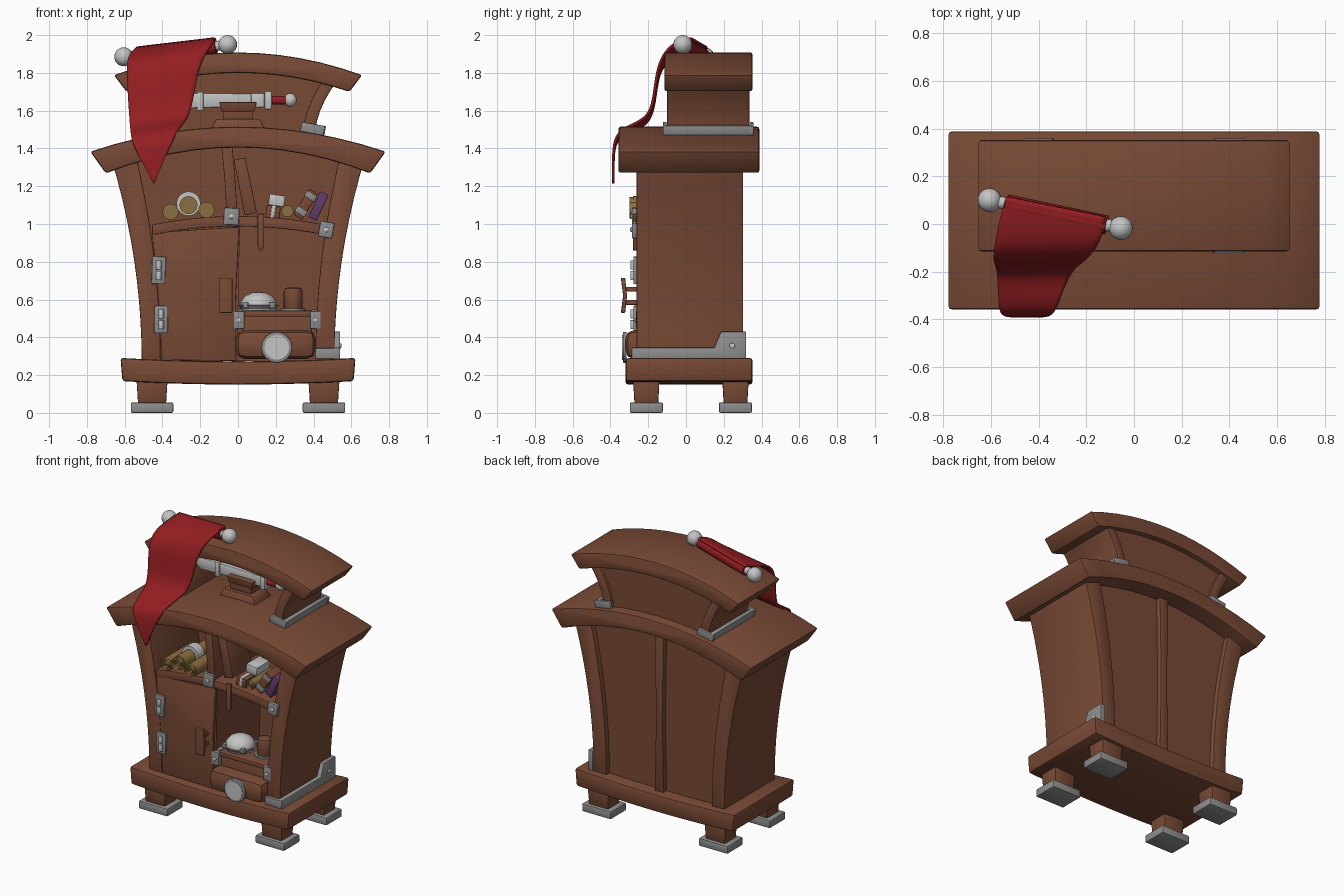
import bpy, bmesh, math
from mathutils import Vector, Matrix


def material(name, rgb):
    m = bpy.data.materials.new(name)
    m.diffuse_color = (*rgb, 1)
    return m


WOOD = material("brown wood", (0.19, 0.068, 0.036))
GREY = material("grey metal", (0.27, 0.27, 0.275))
SILVER = material("pale silver", (0.55, 0.55, 0.55))
RED = material("red cloth", (0.30, 0.013, 0.016))
TAN = material("tan paper", (0.26, 0.16, 0.05))
PURPLE = material("purple cover", (0.12, 0.045, 0.15))


def finish(name, bm, mat, bevel=0.0, angle=32):
    bmesh.ops.recalc_face_normals(bm, faces=bm.faces)
    if bevel:
        edges = [e for e in bm.edges if len(e.link_faces) == 2 and e.calc_face_angle() > 0.6]
        bmesh.ops.bevel(bm, geom=edges, offset=bevel, segments=2, profile=0.5,
                        affect='EDGES', clamp_overlap=True)
    me = bpy.data.meshes.new(name)
    bm.to_mesh(me)
    bm.free()
    me.materials.append(mat)
    for p in me.polygons:
        p.use_smooth = True
    me.set_sharp_from_angle(angle=math.radians(angle))
    ob = bpy.data.objects.new(name, me)
    bpy.context.collection.objects.link(ob)
    return ob


def prism(name, pts, a, b, mat, bevel=0.0, axis='y'):
    """Extrude an outline (x,z along y, or y,z along x) from a to b."""
    bm = bmesh.new()
    co = (lambda p, d: (p[0], d, p[1])) if axis == 'y' else (lambda p, d: (d, p[0], p[1]))
    f = bm.faces.new([bm.verts.new(co(p, a)) for p in pts])
    r = bmesh.ops.extrude_face_region(bm, geom=[f])
    move = Vector(co((0, 0), b - a))
    bmesh.ops.translate(bm, vec=move, verts=[v for v in r['geom'] if isinstance(v, bmesh.types.BMVert)])
    return finish(name, bm, mat, bevel)


def box(name, c, size, mat, bevel=0.006, tilt=0.0, taper=1.0):
    bm = bmesh.new()
    bmesh.ops.create_cube(bm, size=1)
    for v in bm.verts:
        k = taper if v.co.z < 0 else 1
        v.co = Vector((v.co.x * size[0] * k, v.co.y * size[1] * k, v.co.z * size[2]))
    bm.transform(Matrix.Translation(c) @ Matrix.Rotation(math.radians(tilt), 4, 'Y'))
    return finish(name, bm, mat, bevel)


def rod(name, p, q, r, mat, r2=None, n=20, bevel=0.0):
    p, q = Vector(p), Vector(q)
    bm = bmesh.new()
    bmesh.ops.create_cone(bm, cap_ends=True, segments=n, radius1=r, radius2=r if r2 is None else r2,
                          depth=(q - p).length)
    bm.transform(Matrix.Translation((p + q) / 2) @ (q - p).to_track_quat('Z', 'Y').to_matrix().to_4x4())
    return finish(name, bm, mat, bevel)


def ball(name, c, size, mat, n=20, rings=12):
    bm = bmesh.new()
    bmesh.ops.create_uvsphere(bm, u_segments=n, v_segments=rings, radius=1)
    bm.transform(Matrix.Translation(c) @ Matrix.Diagonal((*size, 1)))
    return finish(name, bm, mat)


def arch(wt, zt, dt, wb, zb, db, n=12):
    """Outline of a bowed slab: half width, centre height, end drop for top and bottom."""
    ts = [-1 + 2 * i / n for i in range(n + 1)]
    return [(wt * t, zt - dt * t * t) for t in ts] + [(wb * t, zb - db * t * t) for t in reversed(ts)]


def side_curve(z0, z1, w, flare, span, n=10):
    zs = [z0 + (z1 - z0) * i / n for i in range(n + 1)]
    return [(w + flare * (max(z - z0, 0) / span) ** 2, z) for z in zs]


# Feet, legs and base slab
for sx in (-1, 1):
    for tag, y in (("front", -0.21), ("back", 0.262)):
        box(tag + "_foot_plate", (sx * 0.455, y, 0.028), (0.225, 0.175, 0.055), GREY, 0.008)
        box(tag + "_leg", (sx * 0.455, y, 0.115), (0.165, 0.14, 0.13), WOOD, 0.006, taper=0.9)
prism("base_slab", arch(0.622, 0.273, -0.018, 0.612, 0.15, -0.018), -0.32, 0.352, WOOD, 0.014)

# Flared cabinet walls and back
outer = side_curve(0.275, 1.345, 0.51, 0.14, 1.0)
inner = side_curve(0.275, 1.345, 0.41, 0.11, 1.0)
for sx in (-1, 1):
    prism("cabinet_side", [(sx * x, z) for x, z in outer + inner[::-1]], -0.262, 0.302, WOOD, 0.005)
lid = [(0.48 * t, 1.42 - 0.06 * t * t) for t in (1, 0.5, 0, -0.5, -1)]
prism("cabinet_back", inner + lid + [(-x, z) for x, z in inner[::-1]], 0.24, 0.265, WOOD)
prism("back_centre_post", [(-0.035, 0.27), (0.035, 0.27), (0.025, 0.8), (0.035, 1.42), (-0.035, 1.42), (-0.025, 0.8)],
      0.25, 0.3, WOOD, 0.005)

# Lower roof and upper roof
prism("lower_roof", arch(0.782, 1.515, 0.132, 0.70, 1.405, 0.137), -0.358, 0.388, WOOD, 0.012)
prism("upper_roof", arch(0.657, 1.908, 0.12, 0.59, 1.80, 0.10), -0.115, 0.352, WOOD, 0.012)

# Upper open cabinet
up_out = side_curve(1.44, 1.76, 0.405, 0.10, 0.29, 6)
up_in = side_curve(1.44, 1.76, 0.34, 0.09, 0.29, 6)
for sx in (-1, 1):
    prism("upper_side", [(sx * x, z) for x, z in up_out + up_in[::-1]], -0.1, 0.335, WOOD, 0.005)
    # metal strap wrapped round the bottom of the side
    for tag, x, y, sz in (("front", 0.395, -0.112, (0.125, 0.02, 0.05)), ("back", 0.4, 0.348, (0.125, 0.02, 0.05)),
                          ("outer", 0.44, 0.118, (0.03, 0.48, 0.05))):
        box("upper_strap_" + tag, (sx * x, y, 1.505 - (x - 0.395) * 0.18), sz, GREY, 0.004, tilt=sx * 10)
prism("upper_back", up_in + [(0.2, 1.83), (-0.2, 1.83)] + [(-x, z) for x, z in up_in[::-1]], 0.29, 0.315, WOOD)

# Shelf, dividers and door
prism("shelf", arch(0.455, 1.042, 0.045, 0.455, 0.987, 0.045), -0.268, 0.245, WOOD, 0.005)
prism("upper_divider", [(-0.06, 1.02), (0.0, 1.02), (-0.012, 1.2), (-0.03, 1.42), (-0.088, 1.42), (-0.068, 1.2)],
      -0.255, 0.245, WOOD, 0.004)
prism("lower_divider", [(-0.03, 0.27), (-0.005, 0.27), (0.01, 0.99), (-0.02, 0.99)], -0.245, 0.245, WOOD)
prism("door", [(-0.407, 0.28), (-0.012, 0.275), (-0.012, 0.6), (0.006, 0.985), (-0.455, 0.955), (-0.435, 0.75),
               (-0.413, 0.5)], -0.263, -0.23, WOOD, 0.004)
prism("door_handle", [(-0.345, 0.715), (-0.322, 0.715), (-0.312, 0.62), (-0.322, 0.53), (-0.345, 0.53),
                      (-0.333, 0.62)], -0.098, -0.03, WOOD, 0.004, axis='x')
for z in (0.585, 0.655):
    box("handle_peg", (-0.064, -0.29, z), (0.035, 0.065, 0.025), WOOD, 0.003)

# Hinges and shelf corner plates
for x, z, t in ((-0.42, 0.755, 2), (-0.407, 0.495, 1)):
    box("hinge_plate", (x, -0.268, z), (0.072, 0.02, 0.145), GREY, 0.004, tilt=t)
    for dz in (-0.028, 0.028):
        rod("hinge_pin", (x, -0.281, z + dz - 0.024), (x, -0.281, z + dz + 0.024), 0.014, SILVER, n=12, bevel=0.003)
for x, z, s, t in ((-0.035, 1.04, 0.082, 3), (0.467, 0.97, 0.075, 10)):
    box("shelf_corner_plate", (x, -0.274, z), (s, 0.026, s * 1.1), GREY, 0.005, tilt=t)
    ball("rivet", (x, -0.288, z), (0.014, 0.008, 0.014), SILVER, 10, 6)

# Corner bracket on the lower right
prism("side_bracket", [(-0.287, 0.285), (0.318, 0.285), (0.318, 0.43), (0.185, 0.43), (0.15, 0.345), (-0.287, 0.345)],
      0.505, 0.541, GREY, 0.004, axis='x')
box("front_bracket", (0.475, -0.275, 0.315), (0.13, 0.025, 0.055), GREY, 0.004)
ball("rivet", (0.541, 0.245, 0.355), (0.008, 0.015, 0.015), SILVER, 10, 6)

# Hanging strap and leaning book
prism("hanging_strap", [(0.104, 1.055), (0.138, 1.055), (0.138, 0.885), (0.13, 0.863), (0.121, 0.858),
                        (0.112, 0.863), (0.104, 0.885)], -0.28, -0.262, WOOD, 0.003)
prism("leaning_board", [(-0.022, 1.34), (0.038, 1.352), (0.1, 1.06), (0.035, 1.045)], -0.2, 0.02, WOOD, 0.004)


# Rolled scrolls
def scroll(x, z, r, y0, y1, phase=0.0):
    bm = bmesh.new()
    rows = []
    for i in range(45):
        a = i / 44 * 2.4 * math.tau
        rr = r * (0.2 + 0.72 * i / 44)
        rows.append([bm.verts.new((x + rr * math.cos(a + phase), y, z + rr * math.sin(a + phase))) for y in (y0, y1)])
    for p, q in zip(rows, rows[1:]):
        bm.faces.new((p[0], p[1], q[1], q[0]))
    bmesh.ops.solidify(bm, geom=bm.faces[:], thickness=0.005)
    finish("scroll", bm, TAN)
    rod("scroll_core", (x, y0 + 0.02, z), (x, y1, z), r * 0.85, TAN)


scroll(-0.357, 1.065, 0.05, -0.3, 0.02, 0.5)
scroll(-0.262, 1.10, 0.056, -0.3, 0.02, 2)
scroll(-0.167, 1.075, 0.05, -0.3, 0.02, 1)
rod("scroll_band", (-0.262, -0.16, 1.108), (-0.262, -0.09, 1.108), 0.064, SILVER)
scroll(0.262, 1.068, 0.037, -0.25, 0.0, 1)

# Books
box("lying_book", (0.185, -0.13, 1.063), (0.075, 0.2, 0.065), WOOD, 0.005, tilt=8)
box("lying_book_band", (0.185, -0.13, 1.063), (0.02, 0.206, 0.071), SILVER, 0.002, tilt=8)
box("paper_stack", (0.205, -0.07, 1.125), (0.085, 0.15, 0.06), SILVER, 0.006, tilt=8)
box("banded_book", (0.358, -0.13, 1.105), (0.055, 0.2, 0.16), WOOD, 0.004, tilt=32)
for k in (-0.045, 0.05):
    box("book_band", (0.358 + k * 0.53, -0.13, 1.105 + k * 0.85), (0.062, 0.208, 0.035), GREY, 0.003, tilt=32)
box("purple_book", (0.426, -0.13, 1.095), (0.048, 0.2, 0.15), PURPLE, 0.004, tilt=25)

# Travel pack in the lower niche
box("bedroll", (0.2, -0.205, 0.362), (0.425, 0.235, 0.155), WOOD, 0.05)
rod("bedroll_badge_rim", (0.205, -0.315, 0.347), (0.205, -0.334, 0.347), 0.082, GREY, n=16, bevel=0.004)
rod("bedroll_badge", (0.205, -0.32, 0.347), (0.205, -0.338, 0.347), 0.066, SILVER, n=16)
box("pack_body", (0.208, -0.1, 0.42), (0.37, 0.26, 0.22), WOOD, 0.015)
box("pack_lid", (0.208, -0.11, 0.525), (0.39, 0.28, 0.032), WOOD, 0.008)
for x in (0.005, 0.41):
    box("pack_clasp", (x, -0.245, 0.492), (0.058, 0.04, 0.095), GREY, 0.006)
    box("pack_rail", (x, -0.12, 0.535), (0.04, 0.24, 0.025), GREY, 0.004)
    ball("rivet", (x, -0.266, 0.49), (0.013, 0.008, 0.013), SILVER, 10, 6)
rod("helmet_brim", (0.11, -0.13, 0.54), (0.11, -0.13, 0.57), 0.085, GREY, 0.108, n=12)
ball("helmet_dome", (0.11, -0.13, 0.57), (0.098, 0.098, 0.072), SILVER, 12, 8)
for a in range(4):
    d = math.radians(45 + 90 * a)
    box("helmet_tab", (0.11 + 0.1 * math.cos(d), -0.13 + 0.1 * math.sin(d), 0.57), (0.03, 0.03, 0.03), GREY, 0.003)
rod("flask", (0.292, -0.12, 0.53), (0.292, -0.12, 0.665), 0.05, WOOD, bevel=0.022)
rod("flask_ring", (0.292, -0.12, 0.535), (0.292, -0.12, 0.552), 0.065, GREY)

# Sword on its stand
Y = 0.08
box("stand_foot", (0.0, Y, 1.532), (0.23, 0.15, 0.05), WOOD, 0.005, taper=1.22)
box("stand_neck", (0.0, Y, 1.58), (0.16, 0.1, 0.06), WOOD, 0.004)
box("stand_head", (0.0, Y, 1.62), (0.2, 0.13, 0.05), WOOD, 0.004, taper=0.85)
prism("sword_blade", [(-0.4, 1.66), (-0.33, 1.695), (0.15, 1.69), (0.15, 1.625), (-0.33, 1.61)],
      Y - 0.02, Y + 0.02, SILVER, 0.008)
box("blade_collar", (-0.2, Y, 1.65), (0.035, 0.06, 0.1), SILVER, 0.006)
box("blade_sleeve", (0.105, Y, 1.655), (0.07, 0.055, 0.075), SILVER, 0.006)
box("sword_guard", (0.16, Y, 1.655), (0.04, 0.08, 0.098), SILVER, 0.008)
rod("sword_grip", (0.18, Y, 1.655), (0.26, Y, 1.655), 0.023, RED, n=12)
ball("sword_pommel", (0.277, Y, 1.656), (0.034, 0.034, 0.036), SILVER, 16, 10)

# Banner: pole, knobs and draped cloth
A, B = Vector((-0.605, 0.10, 1.885)), Vector((-0.055, -0.017, 1.95))
rod("banner_pole", A, B, 0.026, SILVER, n=14)
rod("banner_roll", A.lerp(B, 0.13), A.lerp(B, 0.89), 0.04, RED)
for p, t in ((A, 0.1), (B, 0.9)):
    ball("pole_knob", p, (0.05, 0.05, 0.05), SILVER)
left = [(-0.535, 0.115, 1.933), (-0.56, 0.03, 1.91), (-0.585, -0.09, 1.875), (-0.59, -0.15, 1.80), (-0.58, -0.165, 1.63),
        (-0.572, -0.2, 1.52), (-0.567, -0.33, 1.475), (-0.56, -0.382, 1.425), (-0.503, -0.385, 1.32), (-0.448, -0.385, 1.215)]
right = [(-0.12, 0.03, 1.982), (-0.13, -0.05, 1.965), (-0.165, -0.11, 1.915), (-0.213, -0.155, 1.82), (-0.236, -0.17, 1.65),
         (-0.268, -0.205, 1.555), (-0.315, -0.33, 1.51), (-0.34, -0.382, 1.45), (-0.395, -0.385, 1.335), (-0.442, -0.385, 1.215)]
bm = bmesh.new()
grid = [[bm.verts.new(Vector(l).lerp(Vector(r), k / 4)) for k in range(5)] for l, r in zip(left, right)]
for p, q in zip(grid, grid[1:]):
    for k in range(4):
        bm.faces.new((p[k], p[k + 1], q[k + 1], q[k]))
cloth = finish("banner_cloth", bm, RED, angle=80)
sub = cloth.modifiers.new("smooth", 'SUBSURF')
sub.levels = sub.render_levels = 2
sub.boundary_smooth = 'PRESERVE_CORNERS'
thick = cloth.modifiers.new("thickness", 'SOLIDIFY')
thick.thickness = 0.014
thick.offset = 0
